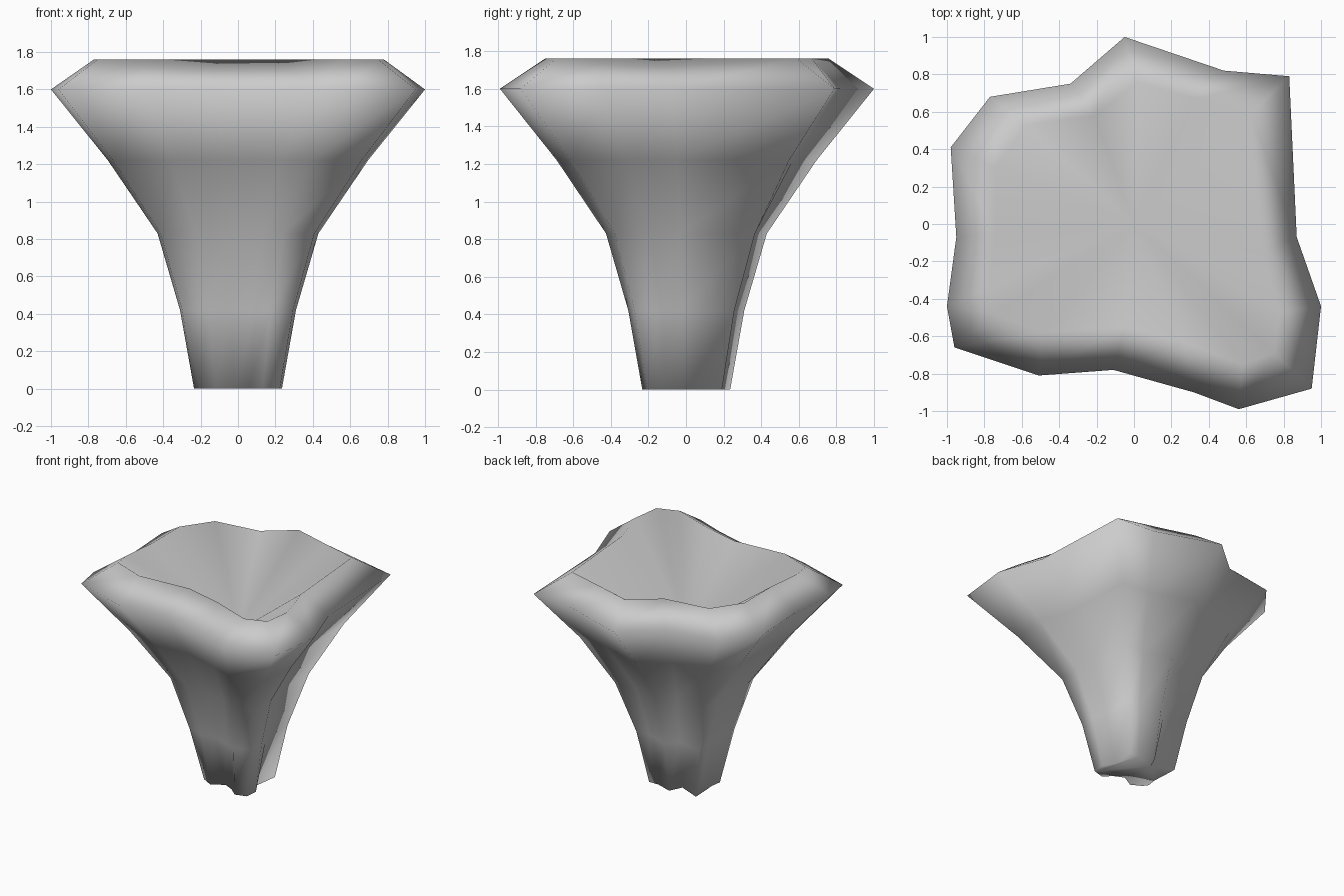
import bpy
import bmesh

cube = bpy.data.objects.get("Cube")
if cube:
    bpy.data.objects.remove(cube, do_unlink=True)

stone = bpy.data.materials.new("stone_grey")
stone.use_nodes = True
GREY = (0.6, 0.6, 0.6, 1)
stone.diffuse_color = GREY
stone.node_tree.nodes["Principled BSDF"].inputs["Base Color"].default_value = GREY

# Irregular plan outline at the widest height, counter-clockwise from the back
outline = [(-0.05, 1.0), (-0.34, 0.75), (-0.77, 0.68), (-0.98, 0.41),
           (-0.95, -0.07), (-1.0, -0.44), (-0.96, -0.66), (-0.51, -0.81),
           (-0.11, -0.78), (0.32, -0.9), (0.56, -0.99), (0.95, -0.88),
           (1.0, -0.44), (0.87, -0.07), (0.83, 0.79), (0.48, 0.82)]

# Softer outline of the raised rim
rim = [(0.02, 0.76), (-0.21, 0.58), (-0.58, 0.53), (-0.74, 0.3),
       (-0.74, -0.05), (-0.77, -0.34), (-0.75, -0.48), (-0.49, -0.58),
       (-0.05, -0.55), (0.26, -0.63), (0.58, -0.75), (0.75, -0.69),
       (0.78, -0.47), (0.68, -0.15), (0.62, 0.59), (0.33, 0.67)]

# Height and scale of each ring, with corners that bulge or notch
notched_foot = {1: 0.75, 2: 1.3, 6: 0.92, 8: 0.72, 9: 0.8, 13: 0.85, 14: 1.03}
rings = [(0, 0.235, notched_foot),
         (0.42, 0.31, {2: 1.28, 14: 1.05}),
         (0.83, 0.43, {2: 1.2, 14: 1.08}),
         (1.22, 0.695, {2: 1.03}),
         (1.6, 1.0, {})]

bm = bmesh.new()
loops = []
for z, scale, corners in rings:
    sizes = [scale * corners.get(i, 1) for i in range(len(outline))]
    loops.append([bm.verts.new((x * s, y * s, z))
                  for (x, y), s in zip(outline, sizes)])
loops.append([bm.verts.new((x, y, 1.76)) for x, y in rim])

# Flared sides
n = len(outline)
for low, high in zip(loops, loops[1:]):
    for i in range(n):
        j = (i + 1) % n
        bm.faces.new((low[i], low[j], high[j], high[i]))

# Flat foot, and a hollow sinking from the rim to a point
bm.faces.new(loops[0][::-1])
bottom = bm.verts.new((0, 0, 1.22))
for a, b in zip(loops[-1], loops[-1][1:] + loops[-1][:1]):
    bm.faces.new((a, b, bottom))
for f in bm.faces:
    f.smooth = True

mesh = bpy.data.meshes.new("hollow_pillar")
bm.to_mesh(mesh)
bm.free()
mesh.materials.append(stone)
pillar = bpy.data.objects.new("hollow_pillar", mesh)
bpy.context.collection.objects.link(pillar)
